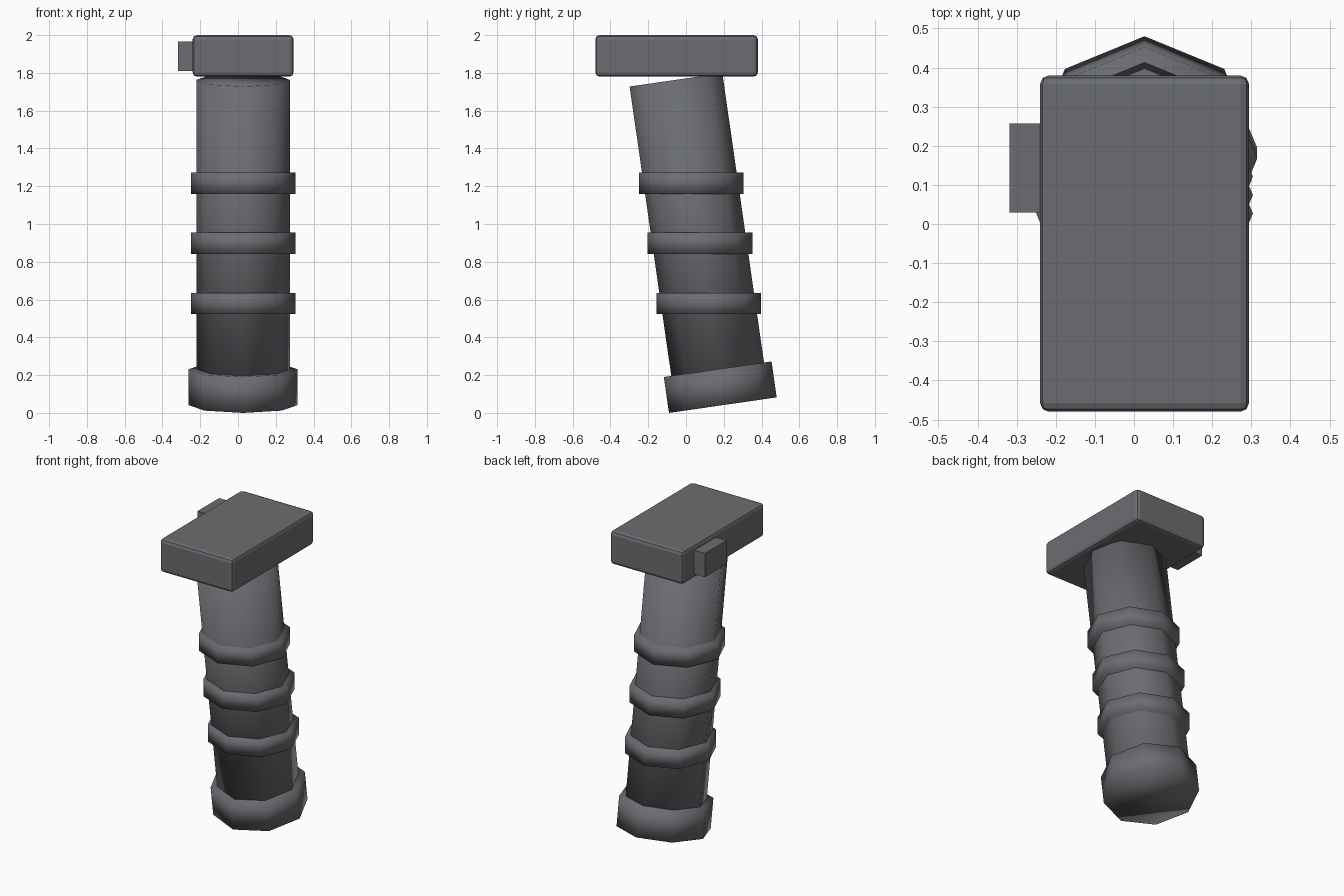
import bpy
import math
from mathutils import Vector

if "Cube" in bpy.data.objects:
    bpy.data.objects.remove(bpy.data.objects["Cube"])

TILT = math.radians(8.2)
AXIS = Vector((0, -math.sin(TILT), math.cos(TILT)))   # direction of the leaning handle
BASE = Vector((0.027, 0.195, 0.041))                  # centre of the handle's underside

grey = bpy.data.materials.new("dark_grey")
grey.diffuse_color = (0.145, 0.152, 0.163, 1)
grey.use_nodes = True
grey.node_tree.nodes["Principled BSDF"].inputs["Base Color"].default_value = grey.diffuse_color


def finish(name):
    obj = bpy.context.object
    obj.name = name
    obj.data.materials.append(grey)
    return obj


def octagon(name, radius, depth, centre, tilt=0.0):
    """Eight-sided, fully smooth-shaded cylinder."""
    bpy.ops.mesh.primitive_cylinder_add(vertices=8, radius=radius, depth=depth,
                                        location=centre, rotation=(tilt, 0, 0))
    bpy.ops.object.shade_smooth()
    return finish(name)


def box(name, low, high):
    low, high = Vector(low), Vector(high)
    bpy.ops.mesh.primitive_cube_add(size=1, location=(low + high) / 2)
    bpy.context.object.scale = high - low
    bpy.ops.object.transform_apply(location=False, rotation=False, scale=True)
    return finish(name)


# Leaning grip and its thicker end cap
octagon("grip_shaft", 0.248, 1.64, BASE + AXIS * 0.92, TILT)
octagon("end_cap", 0.288, 0.192, BASE + AXIS * 0.096, TILT)

# Level rings stepped along the grip
for i, (y, z) in enumerate(((0.121, 0.58), (0.074, 0.898), (0.027, 1.216))):
    octagon(f"grip_ring_{i + 1}", 0.277, 0.112, (0.027, y, z))

# Head block with rounded edges
head = box("head_block", (-0.24, -0.48, 1.78), (0.294, 0.38, 2.0))
bevel = head.modifiers.new("rounded_edges", "BEVEL")
bevel.width = 0.022
bevel.segments = 2

# Small button on the left side of the head
box("side_button", (-0.318, 0.03, 1.81), (-0.22, 0.257, 1.967))
